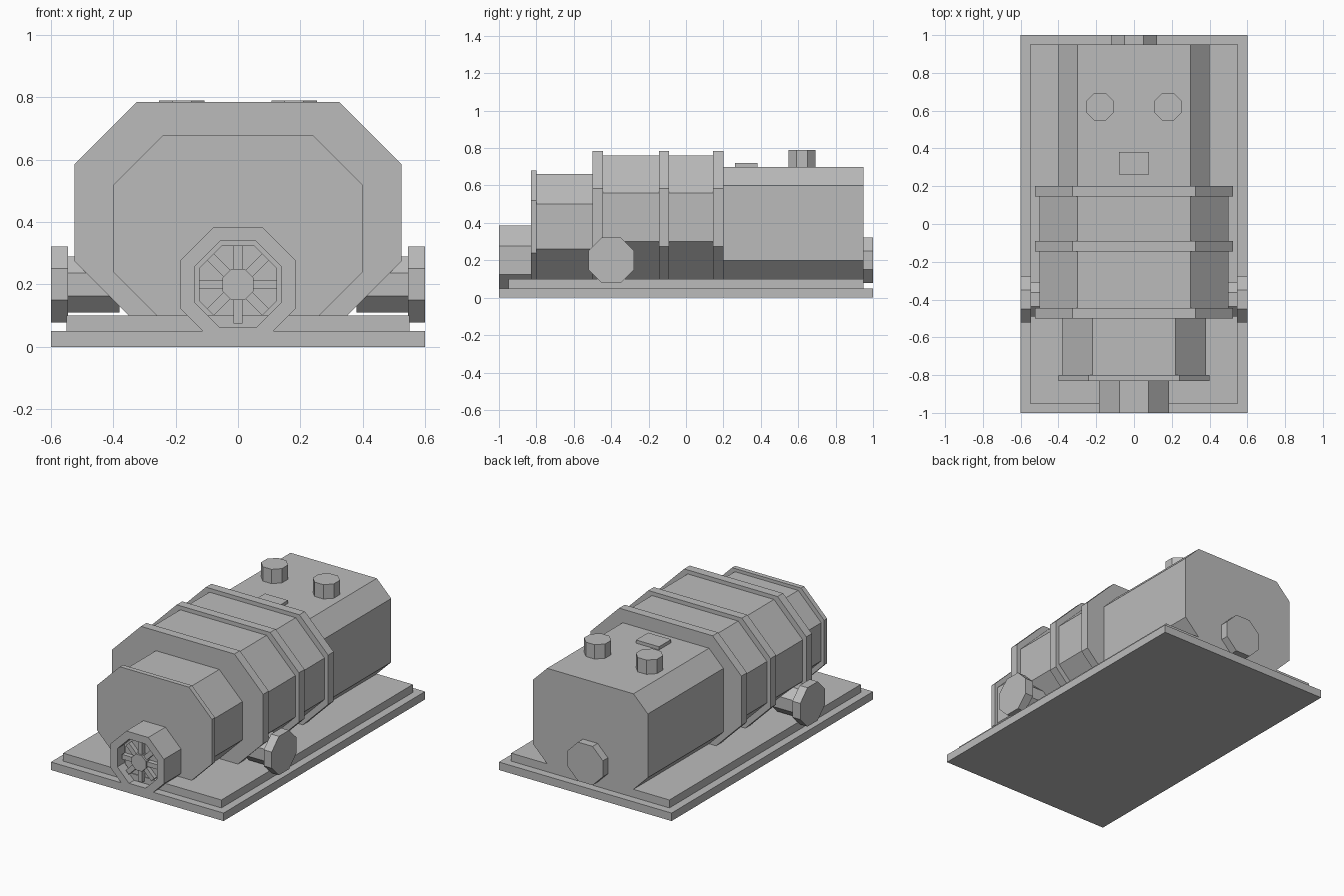
import bpy
import bmesh
from math import cos, pi
from mathutils import Matrix, Vector

if "Cube" in bpy.data.objects:
    bpy.data.objects.remove(bpy.data.objects["Cube"], do_unlink=True)

GREY = (0.5, 0.5, 0.5, 1)
metal = bpy.data.materials.new("plain_grey")
metal.use_nodes = True
metal.diffuse_color = GREY
metal.node_tree.nodes["Principled BSDF"].inputs["Base Color"].default_value = GREY


def finish(name, bm):
    bmesh.ops.recalc_face_normals(bm, faces=bm.faces)
    mesh = bpy.data.meshes.new(name)
    bm.to_mesh(mesh)
    bm.free()
    mesh.materials.append(metal)
    ob = bpy.data.objects.new(name, mesh)
    bpy.context.collection.objects.link(ob)
    return ob


def box(name, size, centre, turn=Matrix()):
    bm = bmesh.new()
    bmesh.ops.create_cube(bm, size=1)
    bmesh.ops.scale(bm, vec=size, verts=bm.verts)
    bmesh.ops.transform(bm, matrix=turn @ Matrix.Translation(centre), verts=bm.verts)
    return finish(name, bm)


def housing(name, half, bottom, top, cut, y0, y1):
    """Chamfered rectangular profile extruded along y."""
    right = [(half - cut, bottom), (half, bottom + cut), (half, top - cut), (half - cut, top)]
    profile = right + [(-x, z) for x, z in reversed(right)]
    bm = bmesh.new()
    face = bm.faces.new([bm.verts.new((x, y0, z)) for x, z in profile])
    out = bmesh.ops.extrude_face_region(bm, geom=[face], use_keep_orig=True)
    new = [v for v in out["geom"] if isinstance(v, bmesh.types.BMVert)]
    bmesh.ops.translate(bm, vec=(0, y1 - y0, 0), verts=new)
    return finish(name, bm)


def octagon(name, half, start, end):
    """Eight-sided cylinder between two points, half is the distance to a flat."""
    start, end = Vector(start), Vector(end)
    axis = end - start
    r = half / cos(pi / 8)
    bm = bmesh.new()
    bmesh.ops.create_cone(bm, cap_ends=True, segments=8, radius1=r, radius2=r, depth=axis.length,
                          matrix=Matrix.Rotation(pi / 8, 4, "Z"))
    if axis.x:
        turn = Matrix.Rotation(pi / 2, 4, "Y")
    elif axis.y:
        turn = Matrix.Rotation(pi / 2, 4, "X")
    else:
        turn = Matrix()
    bmesh.ops.transform(bm, matrix=Matrix.Translation((start + end) / 2) @ turn, verts=bm.verts)
    return finish(name, bm)


# Stepped base
box("base_plate", (1.2, 2, 0.05), (0, 0, 0.025))
box("base_step", (1.1, 1.9, 0.05), (0, 0, 0.075))

# Body sections from front to back
housing("front_flange", 0.4, 0.08, 0.68, 0.16, -0.83, -0.8)
housing("front_section", 0.38, 0.1, 0.66, 0.16, -0.8, -0.5)
housing("middle_section", 0.5, 0.1, 0.76, 0.2, -0.5, 0.2)
housing("rear_section", 0.4, 0.1, 0.7, 0.1, 0.2, 0.95)
for i, y in enumerate((-0.5, -0.145, 0.145)):
    housing(f"band_{i + 1}", 0.525, 0.075, 0.785, 0.2, y, y + 0.055)

# Intake ring: octagonal tube with a recessed front
ring = octagon("intake_ring", 0.185, (0, -0.83, 0.2), (0, -1, 0.2))
bm = bmesh.new()
bm.from_mesh(ring.data)
front = min(bm.faces, key=lambda f: f.calc_center_median().y)
bmesh.ops.inset_region(bm, faces=[front], thickness=0.05)
out = bmesh.ops.extrude_face_region(bm, geom=[front])
bmesh.ops.translate(bm, vec=(0, 0.07, 0), verts=[v for v in out["geom"] if isinstance(v, bmesh.types.BMVert)])
bmesh.ops.delete(bm, geom=[front], context="FACES")
bm.to_mesh(ring.data)
bm.free()

# Fan inside the intake
octagon("fan_disc", 0.125, (0, -0.93, 0.2), (0, -0.945, 0.2))
octagon("fan_hub", 0.05, (0, -0.93, 0.2), (0, -0.985, 0.2))
for i in range(8):
    spin = Matrix.Translation((0, -0.958, 0.2)) @ Matrix.Rotation(i * pi / 4, 4, "Y")
    box(f"fan_blade_{i + 1}", (0.08, 0.03, 0.03), (0.085, 0, 0), spin)

# Rear port
octagon("rear_port", 0.122, (0, 0.95, 0.2), (0, 1, 0.2))

# Side outlets and roof caps
for side, s in (("left", 1), ("right", -1)):
    octagon(f"{side}_outlet_pipe", 0.09, (s * 0.38, -0.4, 0.2), (s * 0.545, -0.4, 0.2))
    octagon(f"{side}_outlet_flange", 0.122, (s * 0.545, -0.4, 0.2), (s * 0.6, -0.4, 0.2))
    octagon(f"{side}_roof_cap", 0.073, (s * 0.18, 0.62, 0.7), (s * 0.18, 0.62, 0.79))
box("roof_hatch", (0.16, 0.12, 0.02), (0, 0.322, 0.71))
